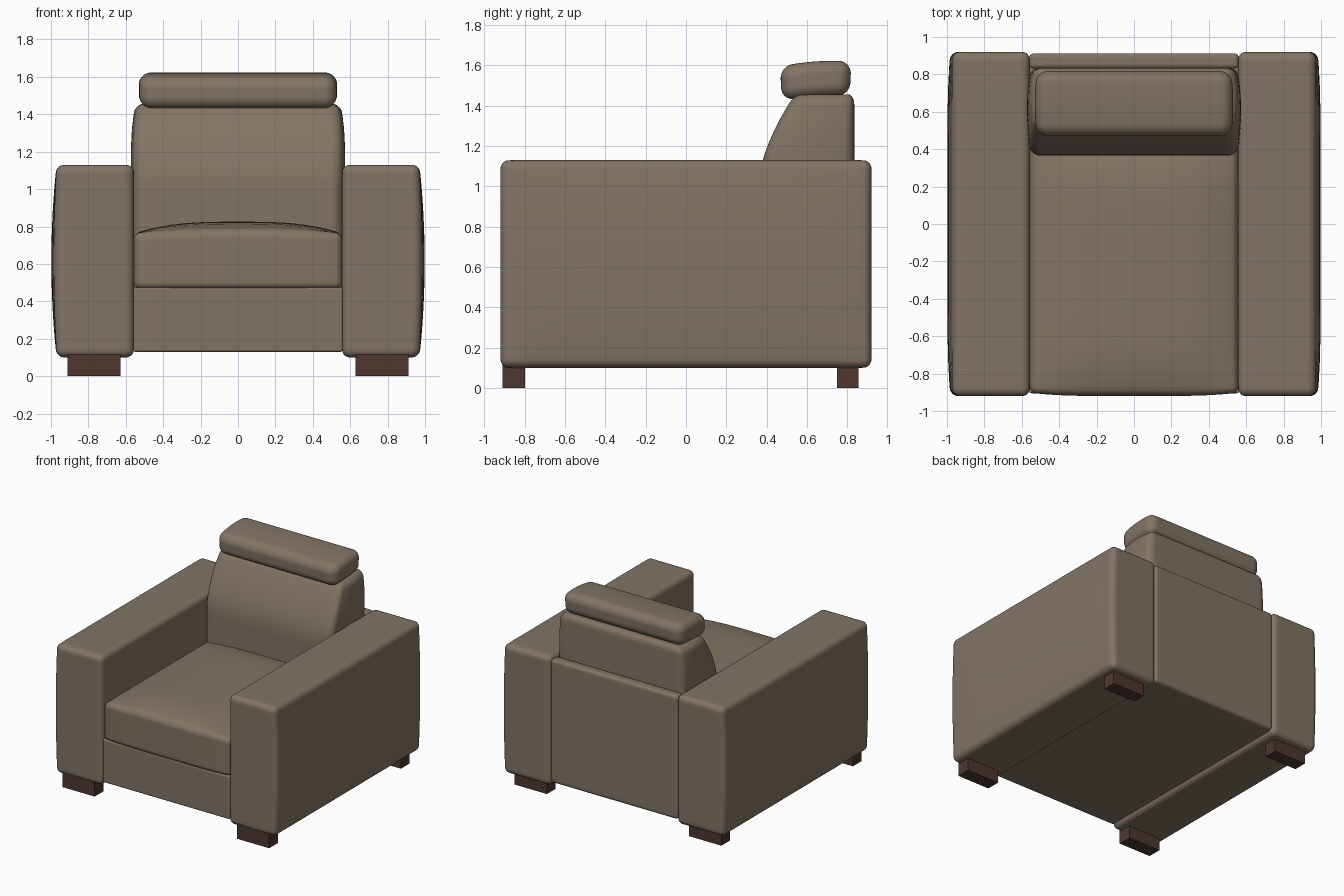
import bpy, bmesh, math
from mathutils import Vector

if "Cube" in bpy.data.objects:
    bpy.data.objects.remove(bpy.data.objects["Cube"])


def material(name, rgb):
    m = bpy.data.materials.new(name)
    m.diffuse_color = (*rgb, 1)
    m.use_nodes = True
    m.node_tree.nodes["Principled BSDF"].inputs["Base Color"].default_value = m.diffuse_color
    return m


LEATHER = material("taupe leather", (0.222, 0.175, 0.128))
WOOD = material("dark brown wood", (0.075, 0.038, 0.028))


def padded_box(name, lo, hi, r, deform=None, cuts=23):
    """Box with rounded edges on a fine grid, optionally bent by deform(x, y, z)."""
    lo, hi = Vector(lo), Vector(hi)
    mid, half = (lo + hi) / 2, (hi - lo) / 2
    bm = bmesh.new()
    bmesh.ops.create_cube(bm, size=2)
    bmesh.ops.subdivide_edges(bm, edges=bm.edges[:], cuts=cuts, use_grid_fill=True)
    flat = 0.6  # share of the grid used for the flat part of each side
    for v in bm.verts:
        core, push = Vector(), Vector()
        for i in range(3):
            u = v.co[i]
            core[i] = math.copysign(min(abs(u) / flat, 1), u) * (half[i] - r)
            s = max(0, (abs(u) - flat) / (1 - flat))
            push[i] = math.copysign(math.tan(s * math.pi / 4), u)
        p = mid + core + push.normalized() * r
        v.co = deform(*p) if deform else p
    return finish(name, bm, LEATHER, True)


def finish(name, bm, mat, smooth):
    me = bpy.data.meshes.new(name)
    bmesh.ops.recalc_face_normals(bm, faces=bm.faces[:])
    for f in bm.faces:
        f.smooth = smooth
    bm.to_mesh(me)
    bm.free()
    me.materials.append(mat)
    ob = bpy.data.objects.new(name, me)
    bpy.context.collection.objects.link(ob)
    return ob


def dome(t, n=2):
    return max(0, 1 - abs(t) ** n)


# Arms, outer side swelling gently
def arm_shape(side):
    def f(x, y, z):
        t = (x - 0.557) / 0.413
        x += 0.028 * t * dome((z - 0.615) / 0.515) * (0.4 + 0.6 * dome(y / 0.92, 6))
        return side * x, y, z
    return f


for side, word in ((-1, "left"), (1, "right")):
    padded_box(word + "_arm", (0.557, -0.92, 0.10), (0.97, 0.92, 1.13), 0.042, arm_shape(side))

# Base and rear panel
padded_box("seat_base", (-0.56, -0.905, 0.13), (0.56, 0.87, 0.475), 0.012)
padded_box("rear_panel", (-0.56, 0.83, 0.13), (0.56, 0.912, 1.115), 0.025)


# Seat cushion with a crowned top and soft front
def seat_shape(x, y, z):
    t = (z - 0.47) / 0.29
    z += 0.06 * t * dome(x / 0.55, 3) * dome((y + 0.24) / 0.68, 6)
    if y < 0:
        y -= 0.018 * dome(x / 0.555, 4) * (-y / 0.9)
    return x, y, z


padded_box("seat_cushion", (-0.556, -0.902, 0.467), (0.556, 0.44, 0.765), 0.035, seat_shape)


# Back cushion, front face leaning back near the top, sides swelling
def back_shape(x, y, z):
    lean = 0.17 * max(0, (z - 1.05) / 0.4) ** 1.5
    side = 1 + 0.04 * dome((y - 0.6) / 0.24) - 0.04 * max(0, (z - 1.2) / 0.25) ** 2
    return x * side, y + lean * (0.835 - y) / 0.47, z


padded_box("back_cushion", (-0.55, 0.365, 0.5), (0.55, 0.835, 1.457), 0.05, back_shape)


# Headrest roll, front end dropping slightly
def headrest_shape(x, y, z):
    t = (y - 0.645) / 0.175
    z += 0.012 * t + 0.012 * dome(t) * (1 if z > 1.53 else 0.3)
    x *= 1 - 0.02 * abs(t) ** 2
    y -= 0.008 * (1 - (z - 1.44) / 0.17) * t
    return x, y, z


padded_box("headrest", (-0.53, 0.466, 1.44), (0.53, 0.82, 1.608), 0.062, headrest_shape)

# Wooden feet
for sx in (-1, 1):
    for y0, y1, word in ((-0.91, -0.80, "front"), (0.75, 0.857, "rear")):
        bm = bmesh.new()
        bmesh.ops.create_cube(bm, size=1)
        for v in bm.verts:
            v.co = (sx * 0.77 + v.co.x * 0.285, (y0 + y1) / 2 + v.co.y * (y1 - y0),
                    (v.co.z + 0.5) * 0.115)
        finish(word + "_foot", bm, WOOD, False)
